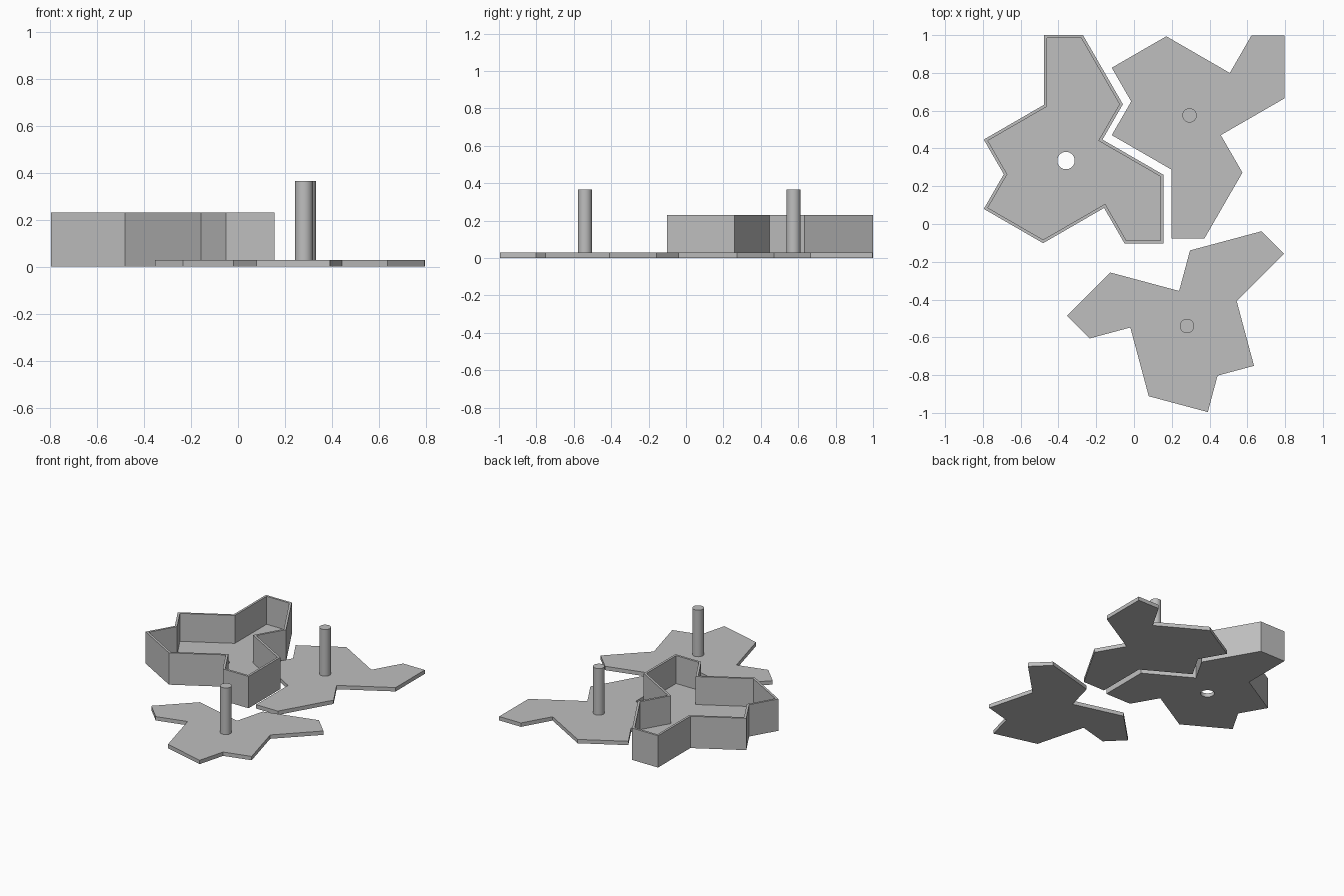
import bpy, bmesh, math
from mathutils import Vector, Matrix

if "Cube" in bpy.data.objects:
    bpy.data.objects.remove(bpy.data.objects["Cube"])

PLATE = 0.028      # plate and tray floor thickness
WALL_TOP = 0.23
PEG_TOP = 0.365
HUB = Vector((0.566, -3.125))   # peg / hole position in outline units
R3 = math.sqrt(3)

grey = bpy.data.materials.new("plain_grey")
grey.diffuse_color = (0.52, 0.52, 0.52, 1)
grey.use_nodes = True
grey.node_tree.nodes["Principled BSDF"].inputs["Base Color"].default_value = grey.diffuse_color

# Thirteen-sided tile as (heading in degrees, length) steps
STEPS = [(0, 1), (-60, 2), (-120, 1), (-30, R3), (-90, R3), (180, 1), (120, 1),
         (210, R3), (150, R3), (60, 1), (120, 1), (30, R3), (90, R3)]


def tile_outline(unit, hub, mirror=False, turn=0):
    """Counter-clockwise tile outline with its hub at the given point."""
    p, pts = Vector((0, 0)), []
    rot = Matrix.Rotation(math.radians(turn), 2)
    for heading, length in STEPS:
        q = (p - HUB) * unit
        if mirror:
            q.y = -q.y
        pts.append(rot @ q + Vector(hub))
        a = math.radians(heading)
        p = p + Vector((math.cos(a), math.sin(a))) * length
    return pts if mirror else pts[::-1]


def inset(pts, d):
    """Move every edge of a counter-clockwise outline inward by d."""
    out = []
    for i, p in enumerate(pts):
        e1 = (p - pts[i - 1]).normalized()
        e2 = (pts[(i + 1) % len(pts)] - p).normalized()
        n1, n2 = Vector((-e1.y, e1.x)), Vector((-e2.y, e2.x))
        out.append(p + (n1 + n2) * (d / (1 + n1.dot(n2))))
    return out


def stacked_loops(name, loops):
    """Closed solid skinned through (outline, z) loops, capped at both ends."""
    bm = bmesh.new()
    rings = [[bm.verts.new((p.x, p.y, z)) for p in pts] for pts, z in loops]
    for a, b in zip(rings, rings[1:]):
        for i in range(len(a)):
            j = (i + 1) % len(a)
            bm.faces.new((a[i], a[j], b[j], b[i]))
    bm.faces.new(rings[0][::-1])
    bm.faces.new(rings[-1])
    me = bpy.data.meshes.new(name)
    bm.to_mesh(me)
    bm.free()
    me.materials.append(grey)
    ob = bpy.data.objects.new(name, me)
    bpy.context.collection.objects.link(ob)
    return ob


def cylinder(name, hub, radius, z0, z1):
    bpy.ops.mesh.primitive_cylinder_add(
        vertices=40, radius=radius, depth=z1 - z0,
        location=(hub[0], hub[1], (z0 + z1) / 2))
    ob = bpy.context.object
    ob.name = name
    ob.data.materials.append(grey)
    bpy.ops.object.shade_smooth_by_angle(angle=math.radians(30))
    return ob


# Open tray with thin walls and a round hole through the floor
tray_hub = (-0.36, 0.336)
outer = inset(tile_outline(0.214, tray_hub), 0.005)
inner = inset(outer, 0.016)
tray = stacked_loops("tray", [(outer, 0), (outer, WALL_TOP),
                              (inner, WALL_TOP), (inner, PLATE)])
cutter = cylinder("hole_cutter", tray_hub, 0.046, -0.05, 0.1)
cutter.hide_render = True
cutter.hide_viewport = True
cutter.display_type = 'WIRE'
cut = tray.modifiers.new("floor_hole", 'BOOLEAN')
cut.operation = 'DIFFERENCE'
cut.solver = 'EXACT'
cut.object = cutter

# Two mirrored tile plates, each with an upright peg
for side, unit, gap, hub, turn in (("back", 0.2175, 0.0275, (0.294, 0.575), 0),
                                   ("front", 0.211, 0.0265, (0.281, -0.54), 135)):
    shape = inset(tile_outline(unit, hub, True, turn), gap)
    stacked_loops(side + "_plate", [(shape, 0), (shape, PLATE)])
    cylinder(side + "_peg", hub, 0.038, PLATE - 0.008, PEG_TOP)
